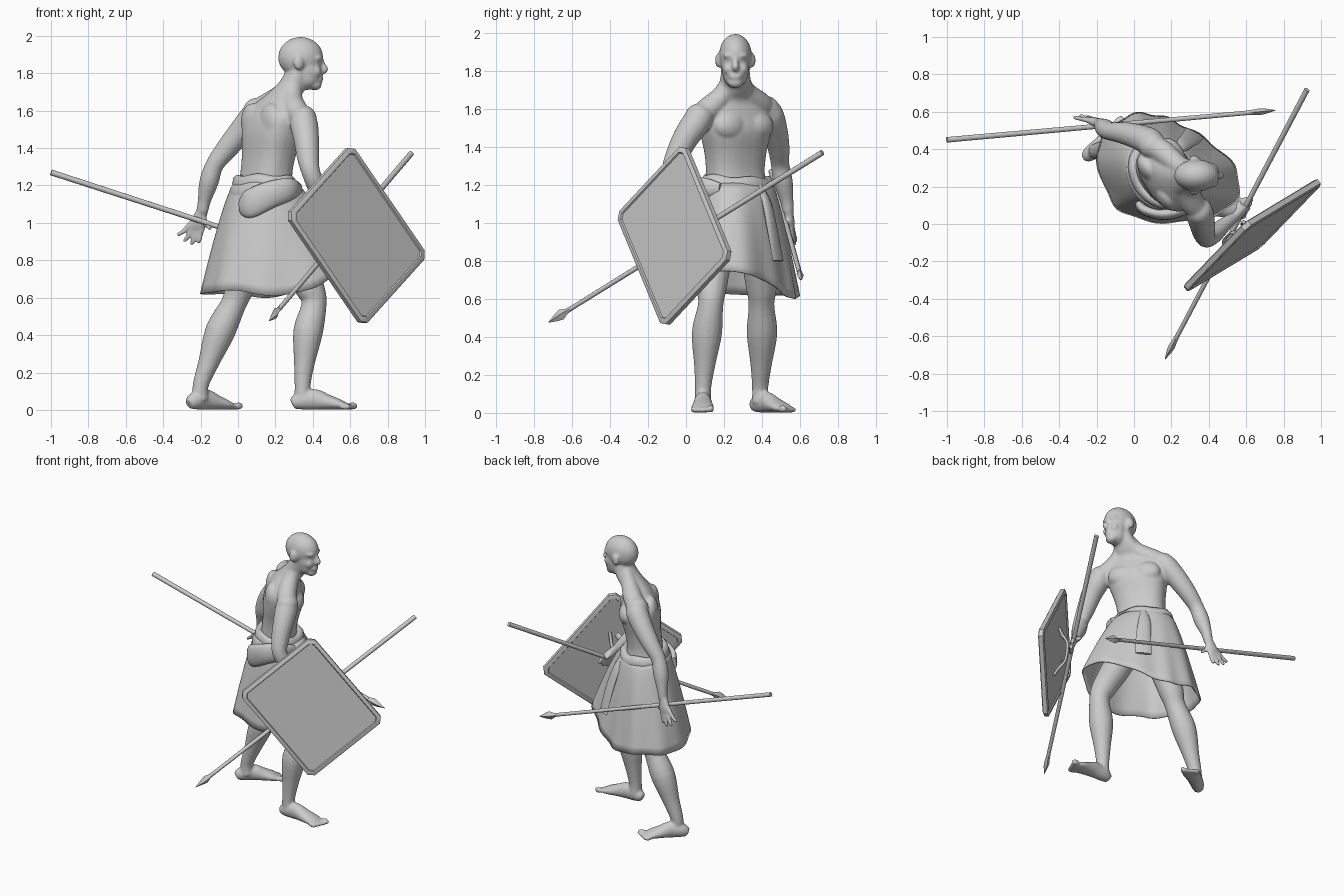
import bpy, bmesh, math
from mathutils import Vector, Matrix

if "Cube" in bpy.data.objects:
    bpy.data.objects.remove(bpy.data.objects["Cube"])

YAW = math.radians(33)          # the torso is turned towards +y
FWD = Vector((math.cos(YAW), math.sin(YAW), 0))
SIDE = Vector((-math.sin(YAW), math.cos(YAW), 0))


def finish(bm, name, angle=40):
    bmesh.ops.recalc_face_normals(bm, faces=bm.faces)
    me = bpy.data.meshes.new(name)
    bm.to_mesh(me)
    bm.free()
    ob = bpy.data.objects.new(name, me)
    bpy.context.collection.objects.link(ob)
    bpy.ops.object.select_all(action='DESELECT')
    ob.select_set(True)
    bpy.context.view_layer.objects.active = ob
    if angle:
        bpy.ops.object.shade_smooth_by_angle(angle=math.radians(angle))
    return ob


def spline(pts, k, closed=False):
    """Catmull-Rom resampling of points of any dimension."""
    n, out = len(pts), []
    get = (lambda i: pts[i % n]) if closed else (lambda i: pts[min(max(i, 0), n - 1)])
    for i in range(n if closed else n - 1):
        for j in range(k):
            t = j / k
            out.append([0.5 * (2 * b + (c - a) * t + (2 * a - 5 * b + 4 * c - d) * t * t
                               + (3 * b - a - 3 * c + d) * t ** 3)
                        for a, b, c, d in zip(get(i - 1), get(i), get(i + 1), get(i + 2))])
    return out if closed else out + [list(pts[-1])]


def skin(bm, rings, caps=True, loop=False):
    vs = [[bm.verts.new(p) for p in r] for r in rings]
    n = len(vs[0])
    for a, b in zip(vs, vs[1:] + ([vs[0]] if loop else [])):
        for i in range(n):
            bm.faces.new((a[i], a[(i + 1) % n], b[(i + 1) % n], b[i]))
    if caps and not loop:
        bm.faces.new(vs[0])
        bm.faces.new(vs[-1])


def tube(bm, pts, side=(0, 1, 0), k=4, n=16):
    """Elliptical tube through (x, y, z, a[, b]); a lies along side."""
    pts = spline([tuple(p) if len(p) == 5 else (*p, p[3]) for p in pts], k)
    c = [Vector(p[:3]) for p in pts]
    rings = []
    for i, p in enumerate(pts):
        t = (c[min(i + 1, len(c) - 1)] - c[max(i - 1, 0)]).normalized()
        u = Vector(side)
        u = (u - t * u.dot(t)).normalized()
        w = t.cross(u)
        rings.append([c[i] + u * p[3] * math.cos(q) + w * p[4] * math.sin(q)
                      for q in (math.tau * j / n for j in range(n))])
    skin(bm, rings)


def ball(bm, c, r, yaw=0.0):
    m = Matrix.Translation(c) @ Matrix.Rotation(yaw, 4, 'Z') @ Matrix.Diagonal((*r, 1))
    bmesh.ops.create_icosphere(bm, subdivisions=3, radius=1, matrix=m)


def boxy(v):
    return math.copysign(abs(v) ** .82, v)


# ---- body: overlapping volumes fused by a voxel remesh
bm = bmesh.new()
torso = [(.14, .27, .92, .18, .14), (.145, .27, 1.12, .178, .138), (.15, .26, 1.25, .16, .118),
         (.165, .26, 1.36, .168, .12), (.185, .26, 1.48, .195, .135), (.192, .255, 1.57, .2, .117),
         (.21, .255, 1.64, .145, .09), (.25, .26, 1.69, .1, .085), (.3, .26, 1.75, .077, .078),
         (.335, .26, 1.82, .07, .07)]
vs = spline(torso, 4)
skin(bm, [[Vector((x, y, z)) + SIDE * a * boxy(math.cos(q)) + FWD * b * boxy(math.sin(q))
           for q in (math.tau * j / 32 for j in range(32))] for x, y, z, a, b in vs])
mid = Vector((.185, .26, 0))
for s in (-1, 1):
    ball(bm, mid + SIDE * s * .085 + FWD * .08 + Vector((0, 0, 1.51)), (.06, .095, .075), YAW)  # chest
    ball(bm, mid + SIDE * s * .09 - FWD * .07 + Vector((0, 0, 1.54)), (.05, .085, .1), YAW)     # shoulder blade
    ball(bm, (.325, .26 + s * .088, 1.855), (.029, .018, .04), -s * .3)                          # ear
    ball(bm, (.415, .26 + s * .036, 1.81), (.03, .03, .034))                                     # cheek
    ball(bm, (.43, .26 + s * .034, 1.88), (.022, .034, .014), s * .35)                           # brow
ball(bm, (.335, .26, 1.885), (.121, .086, .11))    # skull
ball(bm, (.375, .26, 1.82), (.074, .073, .1))      # face
ball(bm, (.37, .26, 1.785), (.075, .068, .075))    # jaw
ball(bm, (.412, .26, 1.74), (.036, .042, .032))    # chin
ball(bm, (.43, .26, 1.77), (.027, .036, .022))     # mouth
tube(bm, [(.44, .26, 1.885, .014), (.452, .26, 1.85, .014), (.463, .26, 1.82, .02), (.445, .26, 1.806, .015)])

# neck-to-shoulder muscles and arms
tube(bm, [(.29, .28, 1.77, .045), (.235, .315, 1.69, .055), (.16, .38, 1.63, .065), (.1, .42, 1.6, .06)])
tube(bm, [(.3, .24, 1.76, .045), (.29, .19, 1.67, .055), (.31, .12, 1.6, .065), (.35, .07, 1.56, .06)])
tube(bm, [(.10, .42, 1.61, .06), (.085, .44, 1.57, .074), (.01, .47, 1.48, .067), (-.065, .488, 1.39, .058),
          (-.125, .495, 1.31, .049), (-.155, .51, 1.22, .052), (-.18, .53, 1.12, .036), (-.19, .537, 1.06, .031)])
tube(bm, [(.34, .08, 1.58, .06), (.352, .055, 1.53, .075), (.365, 0, 1.45, .069), (.375, -.05, 1.35, .06),
          (.39, -.077, 1.27, .05), (.43, -.05, 1.18, .05), (.5, .01, 1.08, .036), (.53, .03, 1.04, .031)])
ball(bm, (.1, .42, 1.595), (.074, .074, .074))
ball(bm, (.35, .068, 1.555), (.072, .075, .074))


def hand(wrist, palm, tips, thumb):
    w, p = Vector(wrist), Vector(palm)
    tube(bm, [(*w, .03, .026), (*p, .042, .022), (*(p + (p - w) * .4), .036, .017)],
         side=Vector(tips[0]) - Vector(tips[-1]))
    across = (Vector(tips[0]) - Vector(tips[-1])).normalized()
    for i, t in enumerate(tips):
        base = p + across * (.03 - .02 * i)
        knuckle = base.lerp(Vector(t), .55) + (p - w) * .2
        tube(bm, [(*base, .015), (*knuckle, .014), (*t, .011)], side=(.3, .9, .1), n=8)
    m = (w + p) / 2
    tube(bm, [(*m, .018), (*(m.lerp(Vector(thumb), .6)), .016), (*thumb, .012)], side=(.3, .9, .1), n=8)


hand((-.19, .537, 1.07), (-.213, .55, 1.0),
     [(-.325, .57, .935), (-.29, .58, .9), (-.25, .575, .882), (-.212, .56, .89)], (-.145, .52, .965))
hand((.53, .03, 1.04), (.572, .062, .99),
     [(.628, .11, .93), (.614, .08, .905), (.595, .053, .9), (.572, .028, .905)], (.565, .125, .985))

# legs and feet
tube(bm, [(.2, .18, 1.02, .1), (.29, .15, .83, .095), (.38, .135, .66, .08), (.407, .13, .57, .067),
          (.375, .11, .42, .08), (.355, .098, .25, .056), (.345, .09, .13, .043), (.345, .09, .05, .044)])
tube(bm, [(.1, .37, 1.02, .1), (.07, .385, .83, .095), (.01, .397, .66, .082), (-.022, .397, .57, .068),
          (-.095, .4, .42, .081), (-.158, .395, .25, .056), (-.2, .39, .13, .043), (-.2, .39, .05, .044)])
for hx, hy, ang, length, inner in ((.29, .088, 0, .34, 1), (-.262, .355, 38, .32, -1)):
    d = Vector((math.cos(math.radians(ang)), math.sin(math.radians(ang)), 0))
    s = Vector((-d.y, d.x, 0))
    o = Vector((hx, hy, 0))
    prof = [(0, .028, .03), (.12, .042, .048), (.35, .046, .056), (.55, .053, .042), (.75, .061, .028), (.86, .054, .018)]
    tube(bm, [(*(o + d * length * t + Vector((0, 0, b))), a, b) for t, a, b in prof], side=s)
    for i in range(5):
        r = .021 if i == 0 else .016
        c = o + d * (length * (.945 - .028 * i)) + s * inner * (.043 - .0235 * i)
        ball(bm, (c.x, c.y, r), (.03, r * .8, r), math.radians(ang))
body = finish(bm, "body", 0)
rm = body.modifiers.new("fuse", 'REMESH')
rm.mode, rm.voxel_size, rm.use_smooth_shade = 'VOXEL', .0075, True
sm = body.modifiers.new("soften", 'SMOOTH')
sm.factor, sm.iterations = .5, 9

# ---- kilt: waist ellipse flaring to an uneven hem
hem = spline([(-.2, .37, .62), (-.14, .15, .63), (-.02, .04, .64), (.2, .005, .61), (.42, .04, .66),
              (.55, .13, .74), (.55, .29, .74), (.42, .43, .69), (.27, .525, .62), (.14, .58, .6),
              (0, .59, .62), (-.14, .51, .62)], 6, True)
cen = Vector((.145, .27, 0))
rings = []
for step in range(13):
    t = step / 12
    f, ring = t ** .75, []
    for i, h in enumerate(hem):
        dv = Vector((h[0], h[1], 0)) - cen
        dn = dv.normalized()
        r = 1 / math.sqrt((dn.dot(SIDE) / .19) ** 2 + (dn.dot(FWD) / .15) ** 2)
        ripple = .007 * t * math.sin(i * math.tau / 7.2)
        p = cen + dn * (r * (1 - f) + (dv.length + ripple) * f)
        p.z = 1.22 * (1 - t) + h[2] * t
        ring.append(p)
    rings.append(ring)
bm = bmesh.new()
skin(bm, rings, caps=False)
kilt = finish(bm, "kilt", 60)
kilt.modifiers.new("cloth", 'SOLIDIFY').thickness = .008


# ---- sash bands, rolled fold and hanging tail
def band(name, z, a, b, high, thick, tilt):
    bm, rings = bmesh.new(), []
    for i in range(48):
        q = math.tau * i / 48
        out = SIDE * math.cos(q) * a + FWD * math.sin(q) * b
        zz = z + tilt * math.sin(q + .6) + .006 * math.sin(5 * q)
        rings.append([cen + out + out.normalized() * thick * math.cos(w)
                      + Vector((0, 0, zz + high * math.sin(w))) for w in (math.tau * j / 10 for j in range(10))])
    skin(bm, rings, loop=True)
    finish(bm, name, 60)


band("upper_sash", 1.2, .172, .132, .05, .032, -.01)
band("lower_sash", 1.135, .186, .152, .06, .03, -.025)
bm = bmesh.new()
tube(bm, [(.02, .115, 1.09, .05, .02), (.06, .075, 1.1, .075, .03), (.17, .055, 1.15, .072, .034),
          (.28, .09, 1.18, .06, .03), (.33, .18, 1.18, .03, .015)], side=(0, 0, 1))
finish(bm, "sash_fold", 60)
bm = bmesh.new()
tube(bm, [(.24, .385, 1.19, .025, .02), (.265, .425, 1.1, .04, .018), (.3, .455, .96, .05, .014),
          (.325, .485, .8, .055, .008)], side=SIDE - FWD * .5, n=10)
finish(bm, "sash_tail", 60)

# ---- shield: chamfered slab with a raised rim on both faces
U = Vector((.39, .235, -.57)).normalized()
N = -U.cross(Vector((-.325, -.335, -.35))).normalized()
V = N.cross(U) * -1
C = Vector((.633, -.06, .932))
hu, hv, ch = .381, .311, .034
bm = bmesh.new()
outline = [(hu, hv - ch), (hu - ch, hv), (ch - hu, hv), (-hu, hv - ch),
           (-hu, ch - hv), (ch - hu, -hv), (hu - ch, -hv), (hu, ch - hv)]
skin(bm, [[C + U * (u * g) + V * (v * g) + N * d for u, v in outline]
          for g, d in ((.97, -.02), (1, -.014), (1, .014), (.97, .02))])
bmesh.ops.recalc_face_normals(bm, faces=bm.faces)
for f in [f for f in bm.faces if len(f.verts) == 8]:
    bmesh.ops.inset_region(bm, faces=[f], thickness=.016)
    bmesh.ops.inset_region(bm, faces=[f], thickness=.005, depth=-.008)
finish(bm, "shield", 25)


# shield grip and arm strap on the back
def strap(name, centre, along, half, rise, wide, thick):
    bm = bmesh.new()
    tube(bm, [(*(centre + along * half * s - N * (.012 + rise * h)), wide, thick)
              for s, h in ((-1, 0), (-.75, .3), (-.4, .9), (0, 1), (.4, .9), (.75, .3), (1, 0))],
         side=N.cross(along), n=8)
    finish(bm, name, 60)


UP = -(U + V).normalized()
strap("shield_grip", C + UP * .01, UP, .17, .07, .011, .009)
strap("arm_strap", C - U * .14 + V * .02, V, .1, .06, .02, .006)


# ---- spears: round shaft with a leaf blade
def spear(name, butt, tip):
    a, b = Vector(butt), Vector(tip)
    d = (b - a).normalized()
    bm = bmesh.new()
    tube(bm, [(*a, .0155), (*(b - d * .13), .0125)], side=(0, 0, 1), k=1, n=10)
    finish(bm, name + "_shaft")
    bm = bmesh.new()
    tube(bm, [(*(b - d * x), w, h) for x, w, h in
              ((.15, .013, .013), (.125, .014, .014), (.09, .029, .018), (.06, .022, .015), (0, .001, .001))],
         side=(0, 0, 1), k=1, n=4)
    finish(bm, name + "_blade", 20)


spear("right_spear", (.925, .718, 1.37), (.165, -.725, .475))
spear("left_spear", (-1, .45, 1.27), (.757, .608, .7))
